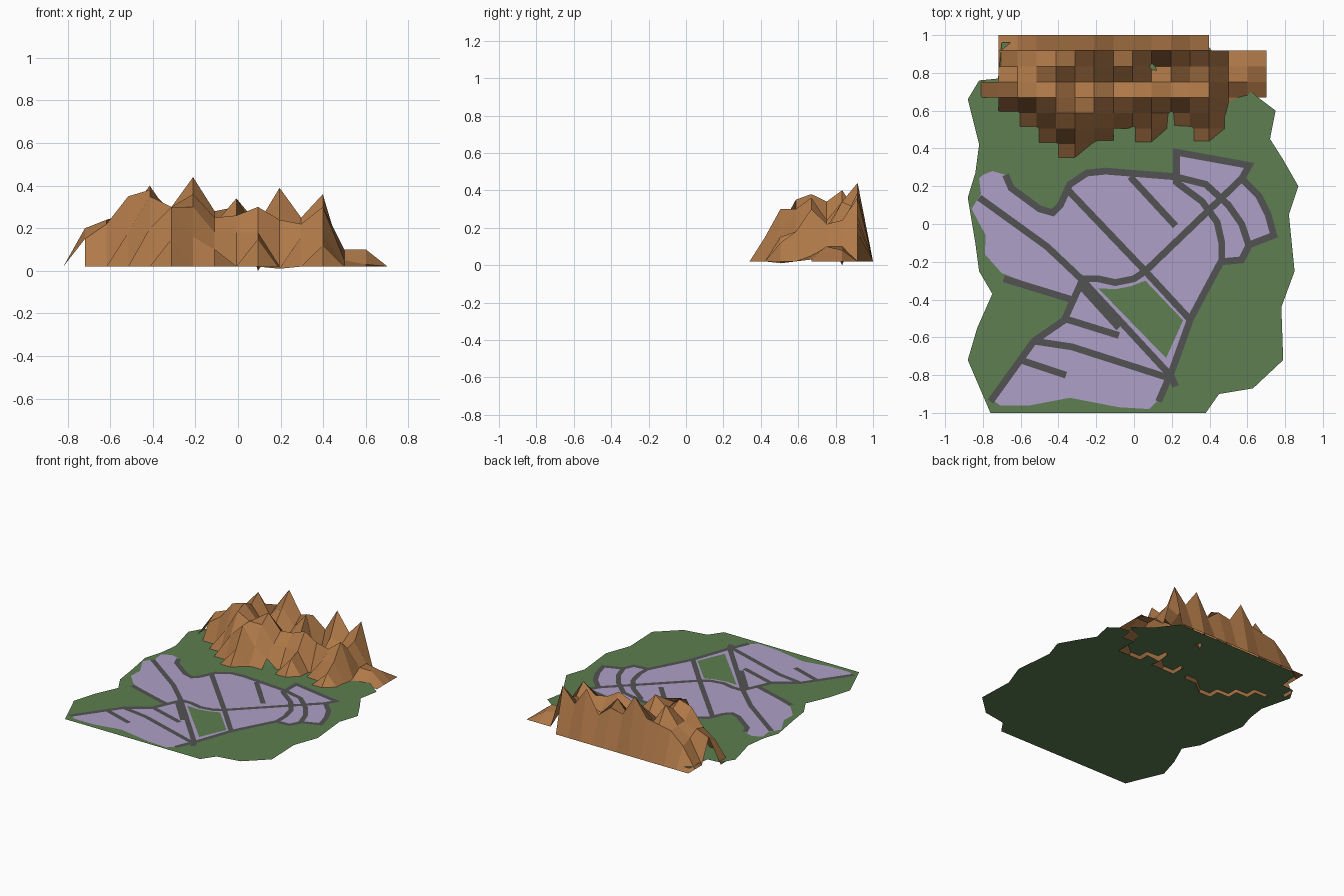
import bpy
from mathutils import Vector


def material(name, rgb):
    m = bpy.data.materials.new(name)
    m.diffuse_color = (*rgb, 1)
    return m


GREEN = material("grass", (0.11, 0.21, 0.08))
LILAC = material("blocks", (0.43, 0.35, 0.58))
GREY = material("asphalt", (0.085, 0.085, 0.085))
BROWN = material("rock", (0.43, 0.19, 0.065))


def add_mesh(name, verts, faces, mat):
    me = bpy.data.meshes.new(name)
    me.from_pydata(verts, [], faces)
    me.materials.append(mat)
    me.update()
    if sum(p.normal.z * p.area for p in me.polygons) < 0:
        me.flip_normals()
    ob = bpy.data.objects.new(name, me)
    bpy.context.collection.objects.link(ob)
    return ob


def sheet(name, outline, z, mat):
    return add_mesh(name, [(x, y, z) for x, y in outline], [range(len(outline))], mat)


def road(name, pts, width=0.036, z=0.0425):
    # flat mitred ribbon along a path
    p = [Vector(q) for q in pts]
    verts = []
    for i, q in enumerate(p):
        a = (q - p[i - 1]).normalized() if i else (p[1] - q).normalized()
        b = (p[i + 1] - q).normalized() if i < len(p) - 1 else a
        t = (a + b).normalized()
        n = Vector((-t.y, t.x)) * (width / 2 / max(0.5, t.dot(a)))
        verts += [(*(q + n), z), (*(q - n), z)]
    faces = [(2 * i, 2 * i + 1, 2 * i + 3, 2 * i + 2) for i in range(len(p) - 1)]
    return add_mesh(name, verts, faces, GREY)


# Ground sheet, continuing beneath the mountains
sheet("ground", [
    (-.70, .96), (-.72, .77), (-.82, .76), (-.88, .66), (-.82, .42), (-.84, .27), (-.88, .14),
    (-.84, -.10), (-.82, -.25), (-.75, -.37), (-.83, -.55), (-.88, -.72), (-.76, -1), (.38, -1),
    (.45, -.90), (.63, -.87), (.79, -.72), (.78, -.44), (.85, -.25), (.82, .05), (.87, .20),
    (.79, .34), (.72, .45), (.75, .60), (.67, .66), (.50, .80), (.38, .96)], 0.04, GREEN)

# Town blocks
sheet("town_blocks", [
    (-.82, .24), (-.80, .26), (-.75, .28), (-.68, .26), (-.65, .19), (-.50, .07), (-.42, .07),
    (-.38, .12), (-.33, .24), (-.23, .28), (.22, .26), (.225, .39), (.61, .31), (.57, .24),
    (.69, .08), (.74, -.06), (.61, -.11), (.57, -.19), (.46, -.20), (.30, -.50), (.20, -.80),
    (.13, -.93), (.08, -.98), (-.08, -.97), (-.34, -.92), (-.55, -.96), (-.71, -.96),
    (-.75, -.93), (-.53, -.62), (-.37, -.51), (-.33, -.40), (-.70, -.26), (-.79, -.16),
    (-.785, -.06), (-.86, .08), (-.81, .16)], 0.0412, LILAC)

# Park
sheet("park", [(-.19, -.34), (-.10, -.345), (-.02, -.33), (.06, -.30), (.26, -.51), (.17, -.71)],
      0.0418, GREEN)

# Streets
streets = {
    "north_street": [(-.68, .26), (-.65, .19), (-.50, .08), (-.43, .06), (-.39, .10),
                     (-.34, .21), (-.25, .27), (-.15, .28), (.22, .25)],
    "main_street": [(-.82, .14), (-.46, -.12), (-.28, -.29), (.20, -.81), (.22, -.86)],
    "park_avenue": [(-.35, .18), (.06, -.25), (.30, -.51)],
    "short_avenue": [(-.02, .25), (.22, -.01)],
    "cross_street": [(.06, -.25), (.57, .24)],
    "northeast_edge": [(.225, .21), (.225, .38), (.61, .31), (.57, .24)],
    "inner_arc": [(.225, .22), (.36, .12), (.44, .01), (.465, -.10), (.465, -.21)],
    "middle_arc": [(.22, .25), (.38, .21), (.50, .10), (.57, 0), (.61, -.12)],
    "outer_arc": [(.57, .24), (.66, .15), (.71, .05), (.74, -.06), (.61, -.11), (.57, -.19), (.46, -.20)],
    "east_edge": [(.46, -.20), (.30, -.50), (.20, -.78), (.13, -.94)],
    "park_north_street": [(-.29, -.29), (-.19, -.29), (-.10, -.31), (0, -.29), (.06, -.25)],
    "west_edge": [(-.27, -.29), (-.37, -.51), (-.53, -.62), (-.76, -.94)],
    "south_street_a": [(-.37, -.50), (-.08, -.59)],
    "south_street_b": [(-.28, -.33), (-.08, -.55)],
    "south_street_c": [(-.53, -.62), (-.33, -.65), (.20, -.82)],
    "south_street_d": [(-.60, -.72), (-.36, -.80)],
    "lower_west_edge": [(-.69, -.29), (-.33, -.40)],
}
for name, pts in streets.items():
    road(name, pts)

# Mountains: crest heights (hundredths) for each grid row, back to front,
# as (first column, heights); cells outside a row's span are left open
rows = [
    (1, [2] * 12),
    (1, [2, 17, 26, 28, 30, 44, 28, 30, 22, 39, 25, 36, 2, 2, 2]),
    (1, [2, 20, 27, 40, 25, 34, 22, 34, 0, 22, 20, 24, 10, 8, 2]),
    (0, [2, 20, 24, 27, 34, 22, 24, 17, 20, 18, 15, 16, 22, 10, 10, 2]),
    (0, [2, 15, 22, 35, 38, 28, 36, 25, 26, 30, 24, 22, 30, 5, 3, 2]),
    (1, [2, 2, 18, 35, 30, 30, 18, 18, 18, 2, 16, 18, 2, 2]),
    (2, [2, 2, 20, 30, 16, 10, 2, 15, 1, 2, 12, 2]),
    (3, [2, 2, 15, 2, 2, 2, 2, 2, 2, 2, 2]),
    (4, [2, 2]),
]
cell_spans = [[(1, 12)], [(1, 15)], [(1, 15)], [(0, 15)], [(1, 14)], [(2, 13)],
              [(3, 7), (8, 10), (11, 13)], [(4, 6)]]
grid, verts, faces = {}, [], []
for r, (start, heights) in enumerate(rows):
    for k, h in enumerate(heights):
        grid[r, start + k] = len(verts)
        verts.append((-.82 + .1015 * (start + k), 1 - .0825 * r, h / 100))
for r, spans in enumerate(cell_spans):
    for a, b in spans:
        for c in range(a, b):
            q = [grid.get(k) for k in ((r + 1, c), (r + 1, c + 1), (r, c + 1), (r, c))]
            q = [v for v in q if v is not None]
            if len(q) >= 3:
                faces.append(q)
add_mesh("mountains", verts, faces, BROWN)
